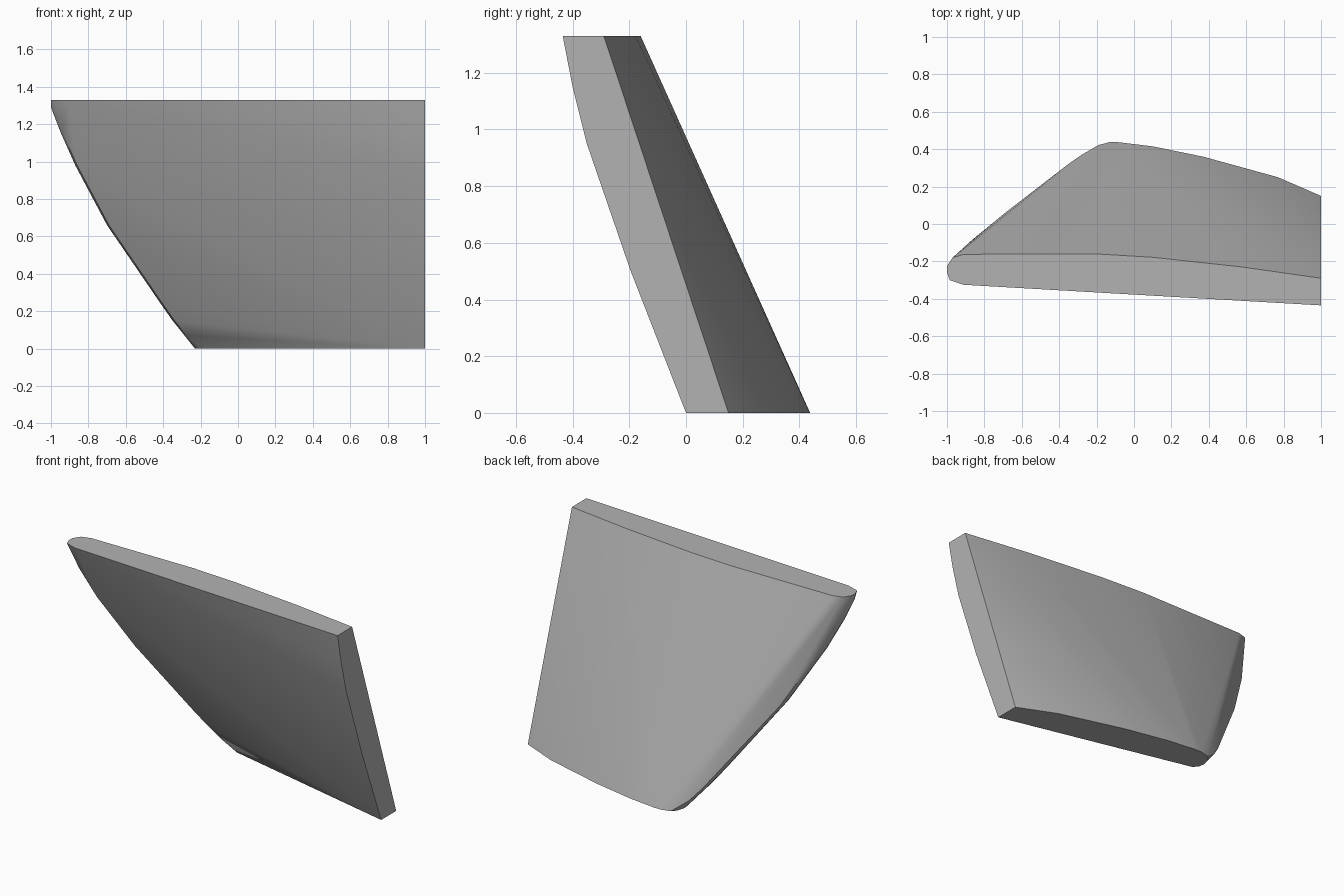
import bpy
import bmesh

cube = bpy.data.objects.get("Cube")
if cube:
    bpy.data.objects.remove(cube, do_unlink=True)

HEIGHT = 1.33

# Outline of the upper end: flat front, rounded nose, bowed back
upper_end = [(1, -0.435), (-0.91, -0.325), (-0.985, -0.3), (-1, -0.26),
             (-1, -0.225), (-0.97, -0.18), (-0.91, -0.162), (-0.2, -0.16),
             (0.1, -0.178), (0.58, -0.23), (1, -0.29)]

# Outline of the lower end
lower_end = [(1, 0), (-0.2, 0.275), (-0.225, 0.305), (-0.23, 0.345),
             (-0.215, 0.395), (-0.19, 0.422), (-0.13, 0.438), (-0.08, 0.437),
             (0.1, 0.415), (0.37, 0.36), (0.77, 0.25), (1, 0.15)]

# Bowed front edge of the straight side: height, y
side_edge = [(1.15, -0.4), (0.95, -0.35), (0.5, -0.195)]

# Rounded leading edge: height, x, front y, back y
leading_edge = [(1.29, -1, -0.27, -0.225), (1.16, -0.95, -0.24, -0.17),
                (0.98, -0.87, -0.18, -0.085), (0.66, -0.7, -0.04, 0.055),
                (0.25, -0.42, 0.15, 0.265), (0.15, -0.35, 0.2, 0.325),
                (0.07, -0.285, 0.24, 0.37)]

points = [(x, y, HEIGHT) for x, y in upper_end]
points += [(x, y, 0) for x, y in lower_end]
points += [(1, y, z) for z, y in side_edge]
for z, x, front, back in leading_edge:
    points += [(x + 0.01, front, z), (x, (front + back) / 2, z), (x + 0.005, back, z)]

# Stretch a convex skin over the outlines
bm = bmesh.new()
for p in points:
    bm.verts.new(p)
bmesh.ops.convex_hull(bm, input=bm.verts[:])
loose = [v for v in bm.verts if not v.link_faces]
bmesh.ops.delete(bm, geom=loose, context="VERTS")
bmesh.ops.dissolve_limit(bm, angle_limit=0.002, verts=bm.verts[:], edges=bm.edges[:])
bmesh.ops.recalc_face_normals(bm, faces=bm.faces[:])
mesh = bpy.data.meshes.new("swept_blade")
bm.to_mesh(mesh)
bm.free()

# Plain grey finish
grey = bpy.data.materials.new("grey")
grey.use_nodes = True
color = (0.45, 0.45, 0.45, 1)
grey.diffuse_color = color
grey.node_tree.nodes["Principled BSDF"].inputs["Base Color"].default_value = color
mesh.materials.append(grey)

blade = bpy.data.objects.new("swept_blade", mesh)
bpy.context.collection.objects.link(blade)
bpy.ops.object.select_all(action="DESELECT")
blade.select_set(True)
bpy.context.view_layer.objects.active = blade
bpy.ops.object.shade_smooth_by_angle(angle=0.6)
